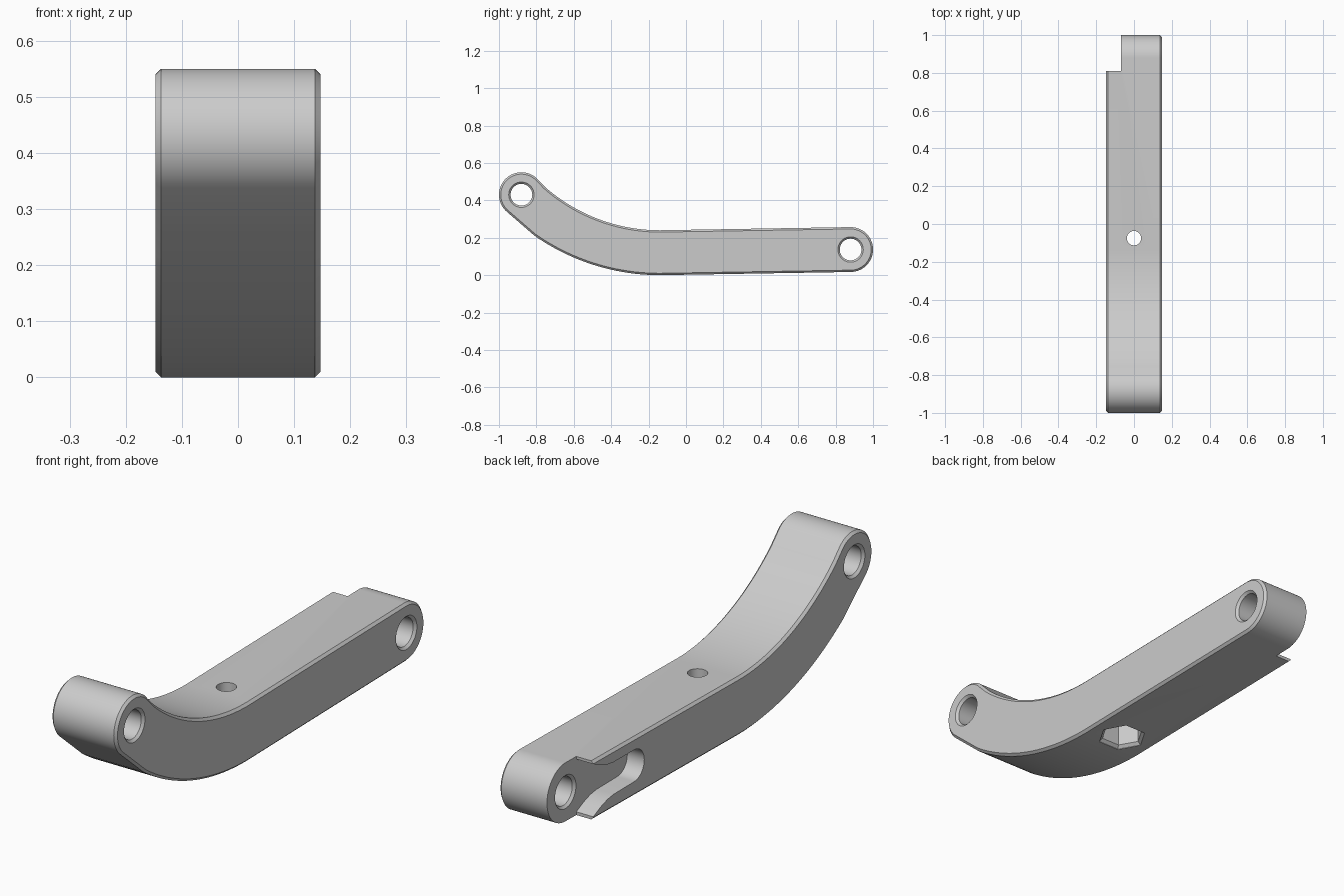
import bpy
import bmesh
from math import cos, sin, radians

cube = bpy.data.objects.get("Cube")
if cube:
    bpy.data.objects.remove(cube, do_unlink=True)

HALF = 0.147            # half the width of the arm
CHAMFER = 0.01
STEP = -0.07            # depth of the recessed face
FRONT = (-0.88, 0.43)   # pivot centres in y, z
BACK = (0.88, 0.137)
BEND = (-0.14, 1.17)    # centre of the curved section
BOLT_Y = -0.075

grey = bpy.data.materials.new("light grey")
grey.use_nodes = True
grey.diffuse_color = (0.6, 0.6, 0.6, 1)
grey.node_tree.nodes["Principled BSDF"].inputs["Base Color"].default_value = (0.6, 0.6, 0.6, 1)


def arc(centre, radius, start, end, steps):
    """Points along an arc, angles in degrees."""
    angles = [radians(start + (end - start) * i / steps) for i in range(steps + 1)]
    return [(centre[0] + radius * cos(a), centre[1] + radius * sin(a)) for a in angles]


def loft(name, loops, rim=0):
    """Solid through matching loops, with optional chamfered end rims."""
    bm = bmesh.new()
    rings = [[bm.verts.new(p) for p in loop] for loop in loops]
    n = len(rings[0])
    for a, b in zip(rings, rings[1:]):
        for i in range(n):
            j = (i + 1) % n
            bm.faces.new((a[i], a[j], b[j], b[i]))
    caps = [bm.faces.new(rings[0][::-1]), bm.faces.new(rings[-1])]
    bmesh.ops.recalc_face_normals(bm, faces=bm.faces)
    if rim:
        edges = [e for cap in caps for e in cap.edges]
        bmesh.ops.bevel(bm, geom=edges, offset=rim, offset_type='OFFSET',
                        segments=1, affect='EDGES', clamp_overlap=False)
    mesh = bpy.data.meshes.new(name)
    bm.to_mesh(mesh)
    bm.free()
    mesh.materials.append(grey)
    obj = bpy.data.objects.new(name, mesh)
    bpy.context.collection.objects.link(obj)
    return obj


def across(profile, x0, x1):
    return [[(x, y, z) for y, z in profile] for x in (x0, x1)]


def upright(rings, sides):
    """Loops round the bolt axis from (height, radius) pairs."""
    return [[(x, y, z) for x, y in arc((0, BOLT_Y), r, 0, 360, sides)[:-1]]
            for z, r in rings]


def cut(target, cutter):
    cutter.hide_render = True
    mod = target.modifiers.new("cut", 'BOOLEAN')
    mod.operation = 'DIFFERENCE'
    mod.solver = 'EXACT'
    mod.object = cutter
    bpy.context.view_layer.objects.active = target
    bpy.ops.object.modifier_apply(modifier=mod.name)
    bpy.data.objects.remove(cutter, do_unlink=True)


# Curved arm with rounded ends
outline = (arc(BACK, 0.12, -90, 90, 32)
           + arc(BEND, 0.93, 270, 229, 24)
           + arc(FRONT, 0.12, 50, 230, 32)
           + arc(BEND, 1.17, 235, 270, 24))
arm = loft("lever_arm", across(outline, -HALF, HALF), CHAMFER)

# Stepped back end with a flared slot running into it
zc = BACK[1]
flare = [(0.68, 0.066), (0.72, 0.072), (0.76, 0.085), (0.81, 0.108), (0.81, 0.3), (1.2, 0.3)]
slot = (arc((0.545, zc), 0.065, 90, 270, 20)
        + [(y, zc - h) for y, h in flare]
        + [(y, zc + h) for y, h in reversed(flare)])
cut(arm, loft("slot_cutter", across(slot, -0.4, STEP)))

# Countersunk pivot holes
for centre, low in ((FRONT, -HALF), (BACK, STEP)):
    r, wide = 0.058, 0.068
    rings = [(low - 0.1, wide), (low, wide), (low + CHAMFER, r),
             (HALF - CHAMFER, r), (HALF, wide), (HALF + 0.1, wide)]
    loops = [[(x, y, z) for y, z in arc(centre, rad, 0, 360, 40)[:-1]] for x, rad in rings]
    cut(arm, loft("pivot_cutter", loops))

# Bolt hole and chamfered hexagonal nut pocket underneath
cut(arm, loft("bolt_cutter", upright([(-0.1, 0.038), (0.4, 0.038)], 32)))
cut(arm, loft("nut_cutter", upright([(-0.05, 0.097), (0.002, 0.097),
                                     (0.014, 0.084), (0.1, 0.084)], 6)))

# Smooth curves, crisp edges
bpy.ops.object.select_all(action='DESELECT')
arm.select_set(True)
bpy.context.view_layer.objects.active = arm
bpy.ops.object.shade_smooth_by_angle(angle=radians(25))
